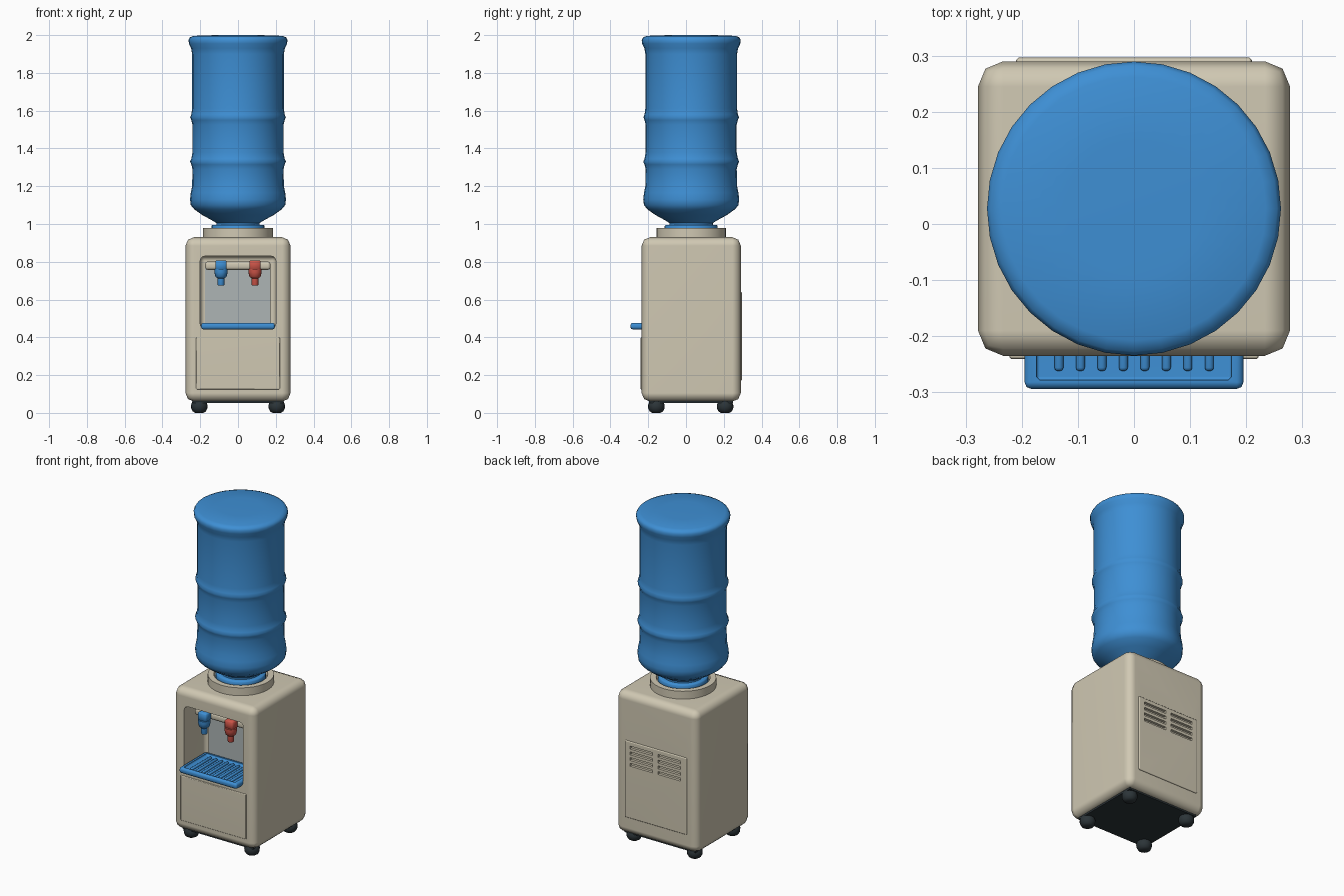
import bpy, bmesh, math

if "Cube" in bpy.data.objects:
    bpy.data.objects.remove(bpy.data.objects["Cube"])

CY = 0.0275  # depth centre of cabinet and bottle


def material(name, rgb):
    m = bpy.data.materials.new(name)
    m.diffuse_color = (*rgb, 1)
    m.use_nodes = True
    m.node_tree.nodes["Principled BSDF"].inputs["Base Color"].default_value = m.diffuse_color
    return m


CREAM = material("cream plastic", (0.63, 0.58, 0.45))
BLUE = material("blue plastic", (0.048, 0.275, 0.66))
RED = material("red plastic", (0.61, 0.09, 0.065))
GREY = material("grey panel", (0.42, 0.46, 0.46))
DARK = material("dark rubber", (0.025, 0.035, 0.04))


def finish(name, bm, mat, angle=50):
    bmesh.ops.recalc_face_normals(bm, faces=bm.faces)
    me = bpy.data.meshes.new(name)
    bm.to_mesh(me)
    bm.free()
    me.materials.append(mat)
    ob = bpy.data.objects.new(name, me)
    bpy.context.collection.objects.link(ob)
    smooth(ob, angle)
    return ob


def activate(ob):
    bpy.ops.object.select_all(action='DESELECT')
    ob.select_set(True)
    bpy.context.view_layer.objects.active = ob


def smooth(ob, angle=50):
    activate(ob)
    bpy.ops.object.shade_smooth_by_angle(angle=math.radians(angle))


def box(name, x, y, z, mat, bevel=0.0, segments=2):
    """Box from (min, max) ranges with rounded edges."""
    bm = bmesh.new()
    bmesh.ops.create_cube(bm, size=1)
    for v in bm.verts:
        v.co = [r[0] + (c + 0.5) * (r[1] - r[0]) for c, r in zip(v.co, (x, y, z))]
    if bevel:
        bmesh.ops.bevel(bm, geom=bm.edges[:], offset=bevel, segments=segments,
                        profile=0.5, affect='EDGES')
    return finish(name, bm, mat)


def lathe(name, profile, centre, mat, steps=32, angle=50):
    """Spin (radius, z) points around a vertical axis; end points are capped."""
    bm = bmesh.new()
    rings = []
    for r, z in profile:
        rings.append([bm.verts.new((centre[0] + r * math.cos(2 * math.pi * i / steps),
                                    centre[1] + r * math.sin(2 * math.pi * i / steps), z))
                      for i in range(steps)])
    for a, b in zip(rings, rings[1:]):
        for i in range(steps):
            j = (i + 1) % steps
            bm.faces.new((a[i], a[j], b[j], b[i]))
    bm.faces.new(rings[0][::-1])
    bm.faces.new(rings[-1])
    return finish(name, bm, mat, angle)


def cut(ob, cutters):
    for c in cutters:
        activate(ob)
        mod = ob.modifiers.new("cut", 'BOOLEAN')
        mod.operation = 'DIFFERENCE'
        mod.solver = 'EXACT'
        mod.object = c
        bpy.ops.object.modifier_apply(modifier=mod.name)
        bpy.data.objects.remove(c)
    smooth(ob)


def weighted(ob):
    mod = ob.modifiers.new("weighted normals", 'WEIGHTED_NORMAL')
    mod.keep_sharp = True


# Cabinet with the dispensing alcove
cabinet = box("cabinet", (-0.278, 0.278), (-0.235, 0.29), (0.06, 0.93), CREAM, 0.045)
cut(cabinet, [box("alcove_cutter", (-0.2, 0.2), (-0.4, -0.03), (0.445, 0.83),
                  CREAM, 0.025, 3)])
weighted(cabinet)

# Front door and alcove lining
weighted(box("front_door", (-0.222, 0.222), (-0.241, -0.22), (0.125, 0.4), CREAM, 0.004, 1))
box("alcove_panel", (-0.174, 0.172), (-0.038, -0.029), (0.47, 0.78), GREY)
weighted(box("tap_bar", (-0.174, 0.172), (-0.175, -0.028), (0.757, 0.802), CREAM, 0.014))

# Rear service panel with two columns of vent slots
rear = box("rear_panel", (-0.21, 0.21), (0.27, 0.297), (0.17, 0.64), CREAM, 0.005, 1)
cut(rear, [box("vent_cutter", (s * 0.095 - 0.077, s * 0.095 + 0.077), (0.281, 0.32),
               (z - 0.009, z + 0.009), CREAM)
           for s in (-1, 1) for z in (0.50, 0.535, 0.57, 0.605)])
# Cabinet wall is opened behind the slots so they have depth
cut(cabinet, [box("vent_space_cutter", (-0.18, 0.18), (0.281, 0.32), (0.48, 0.62), CREAM)])
weighted(rear)

# Drip tray with raised ribs
tray = box("drip_tray", (-0.195, 0.195), (-0.294, -0.035), (0.442, 0.477), BLUE, 0.012)
cut(tray, [box("tray_cutter", (-0.174, 0.174), (-0.278, -0.055), (0.464, 0.5), BLUE, 0.006, 1)])
weighted(tray)
for i in range(8):
    x = -0.134 + i * 0.0383
    box("tray_rib", (x - 0.008, x + 0.008), (-0.262, -0.07), (0.458, 0.475), BLUE, 0.006)

# Cold and hot taps
for label, x, mat in (("cold_tap", -0.09, BLUE), ("hot_tap", 0.09, RED)):
    box(label + "_lever", (x - 0.029, x + 0.029), (-0.222, -0.168), (0.757, 0.808), mat, 0.006, 1)
    lathe(label + "_body", [(0.018, 0.712), (0.03, 0.722), (0.035, 0.745), (0.035, 0.762)],
          (x, -0.198), mat, 16)
    lathe(label + "_spout", [(0.016, 0.675), (0.018, 0.68), (0.018, 0.72)],
          (x, -0.198), mat, 12)

# Collar holding the bottle
lathe("bottle_collar", [(0.184, 0.92), (0.184, 0.978), (0.15, 0.978), (0.145, 0.955)],
      (0, CY), CREAM, 32, 35)

# Water bottle
lathe("water_bottle", [
    (0.135, 0.95), (0.14, 0.955), (0.14, 0.99), (0.135, 0.995), (0.115, 0.996), (0.115, 1.005),
    (0.135, 1.018), (0.19, 1.048), (0.232, 1.078), (0.25, 1.1), (0.254, 1.13), (0.25, 1.165),
    (0.243, 1.2), (0.241, 1.29), (0.247, 1.315), (0.254, 1.33), (0.247, 1.345), (0.241, 1.38),
    (0.241, 1.525), (0.247, 1.55), (0.253, 1.565), (0.247, 1.58), (0.243, 1.61),
    (0.243, 1.9), (0.248, 1.93), (0.26, 1.955), (0.262, 1.975), (0.255, 1.988),
    (0.235, 1.996), (0.12, 2.0)], (0, CY), BLUE, 32)

# Underside plate and feet
box("base_plate", (-0.24, 0.24), (-0.195, 0.25), (0.052, 0.075), DARK)
for x in (-0.205, 0.205):
    for y in (-0.157, 0.207):
        lathe("foot", [(0.022, 0.0), (0.035, 0.008), (0.043, 0.024), (0.044, 0.04),
                       (0.037, 0.06), (0.025, 0.07)], (x, y), DARK, 16)
